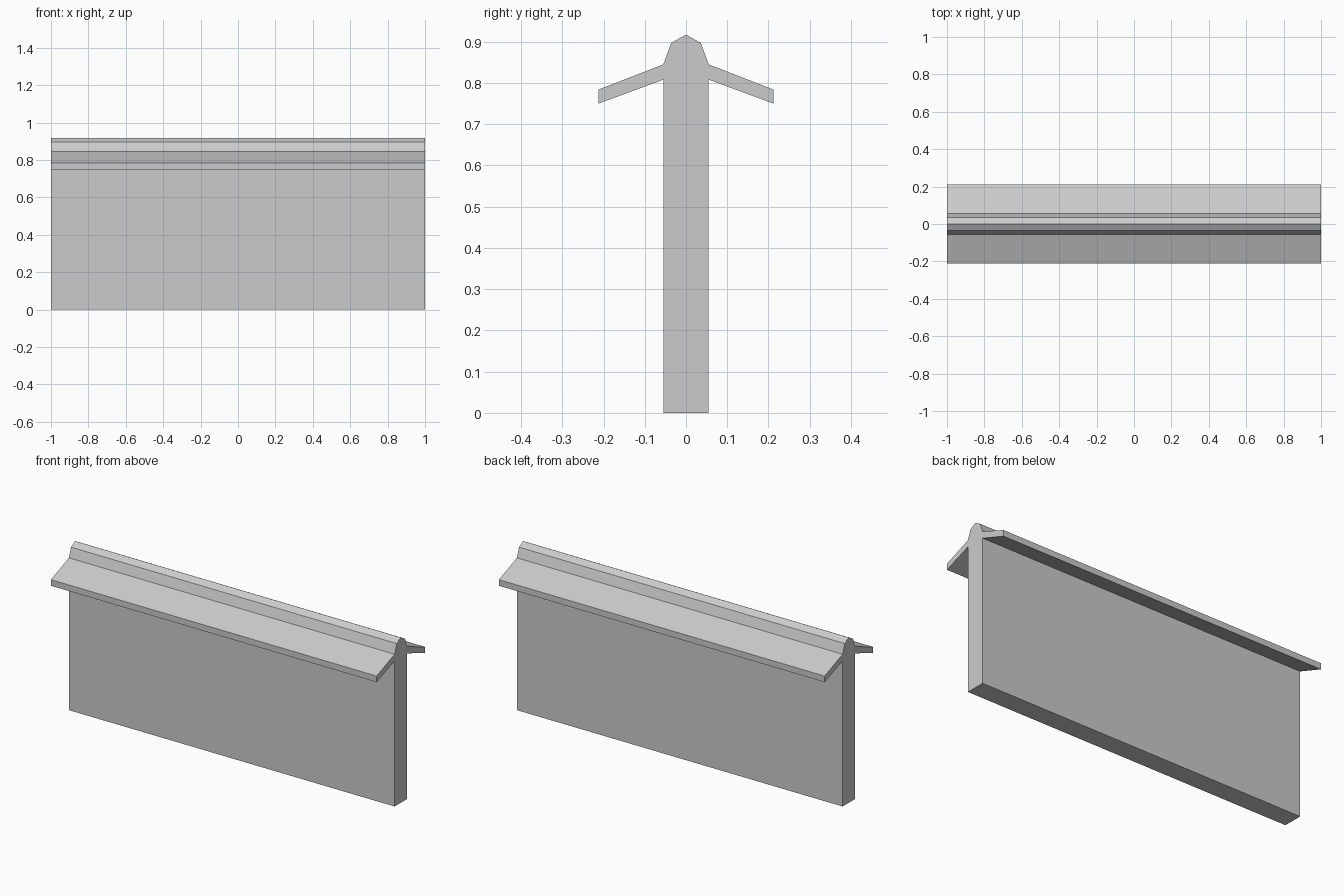
import bpy
import bmesh

cube = bpy.data.objects.get("Cube")
if cube:
    bpy.data.objects.remove(cube, do_unlink=True)

# Plain grey masonry
grey = bpy.data.materials.new("stone_grey")
grey.use_nodes = True
colour = (0.6, 0.6, 0.6, 1)
grey.diffuse_color = colour
grey.node_tree.nodes["Principled BSDF"].inputs["Base Color"].default_value = colour

# Half of the cross-section (y, z): wall foot, sloping eave, ridge cap
half = [(0.055, 0), (0.055, 0.808), (0.212, 0.75), (0.212, 0.784),
        (0.055, 0.845), (0.036, 0.897)]
peak = (0, 0.917)
profile = half + [peak] + [(-y, z) for y, z in reversed(half)]

# Sweep the cross-section along the wall's length
bm = bmesh.new()
end = bm.faces.new([bm.verts.new((-1, y, z)) for y, z in profile])
swept = bmesh.ops.extrude_face_region(bm, geom=[end], use_keep_orig=True)
new_verts = [v for v in swept["geom"] if isinstance(v, bmesh.types.BMVert)]
bmesh.ops.translate(bm, verts=new_verts, vec=(2, 0, 0))
bmesh.ops.recalc_face_normals(bm, faces=bm.faces)

mesh = bpy.data.meshes.new("coped_wall")
bm.to_mesh(mesh)
bm.free()
mesh.materials.append(grey)
wall = bpy.data.objects.new("coped_wall", mesh)
bpy.context.collection.objects.link(wall)
